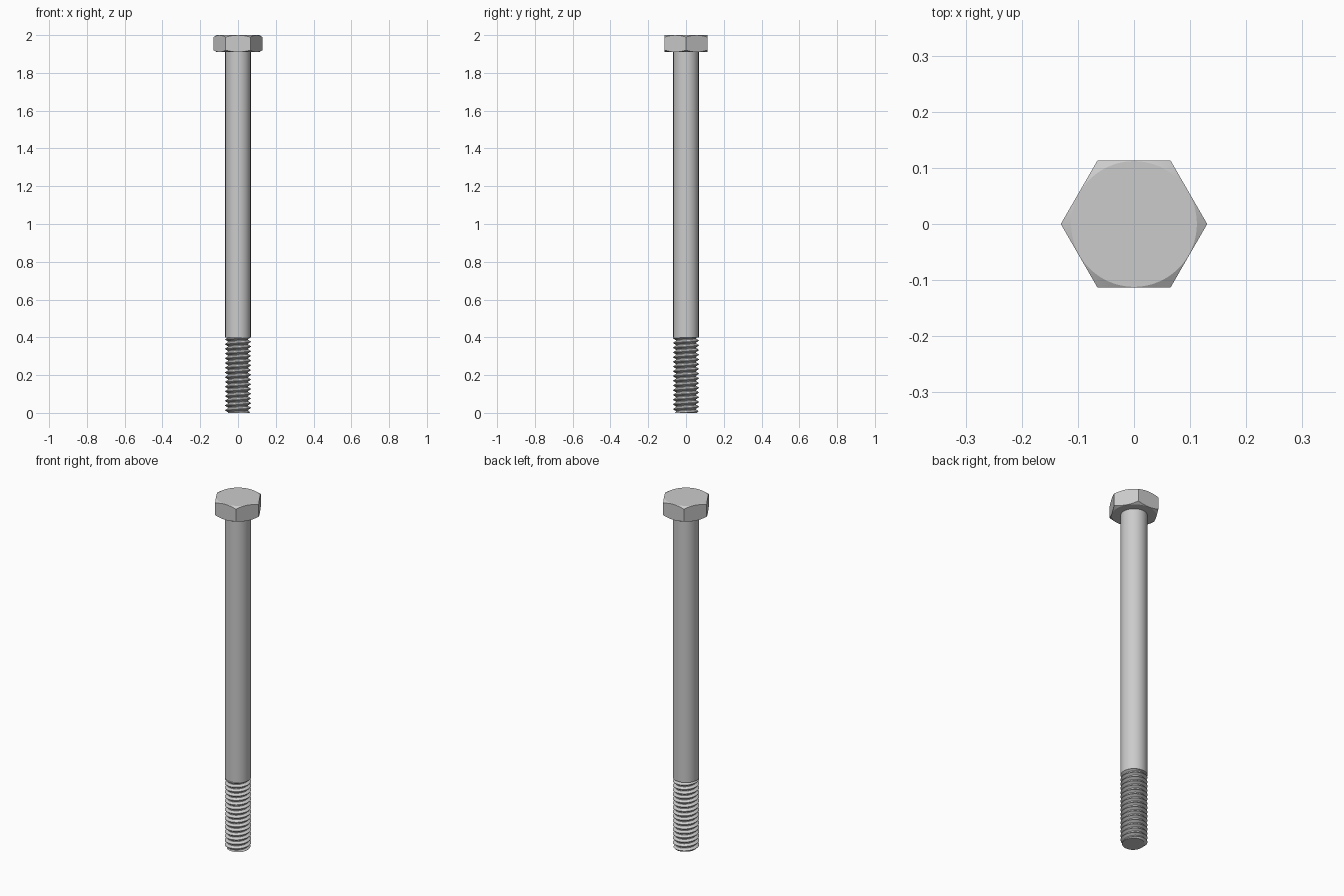
import bpy, bmesh, math

if "Cube" in bpy.data.objects:
    bpy.data.objects.remove(bpy.data.objects["Cube"])

R = 0.0675              # shank and thread crest radius
ROOT = 0.054            # thread root radius
THREAD = 0.4            # thread length
PITCH = 0.025
HEAD_Z = 1.91
FLAT = 0.113            # half width across flats


def make(name, bm, angle):
    bmesh.ops.recalc_face_normals(bm, faces=bm.faces)
    me = bpy.data.meshes.new(name)
    bm.to_mesh(me)
    bm.free()
    ob = bpy.data.objects.new(name, me)
    bpy.context.collection.objects.link(ob)
    bpy.ops.object.select_all(action='DESELECT')
    ob.select_set(True)
    bpy.context.view_layer.objects.active = ob
    bpy.ops.object.shade_smooth_by_angle(angle=math.radians(angle))
    return ob


# Hex head: rings of a prism with conical corner chamfers on both ends
N = 96
bm = bmesh.new()
rings = [[], [], [], []]
disc = FLAT - 0.001
for i in range(N):
    a = 2 * math.pi * i / N
    local = (a % (math.pi / 3)) - math.pi / 6
    r = FLAT / math.cos(local)
    drop = (r - disc) * math.tan(math.radians(30))
    c, s = math.cos(a), math.sin(a)
    for ring, (rad, z) in zip(rings, [(disc, HEAD_Z), (r, HEAD_Z + drop),
                                      (r, 2 - drop), (disc, 2)]):
        ring.append(bm.verts.new((rad * c, rad * s, z)))
for lo, hi in zip(rings, rings[1:]):
    for i in range(N):
        j = (i + 1) % N
        bm.faces.new((lo[i], lo[j], hi[j], hi[i]))
bm.faces.new(rings[0][::-1])
bm.faces.new(rings[3])
make("hex_head", bm, 20)

# Plain shank
bm = bmesh.new()
bmesh.ops.create_cone(bm, cap_ends=True, segments=64, radius1=R, radius2=R,
                      depth=HEAD_Z + 0.01 - THREAD)
bmesh.ops.translate(bm, verts=bm.verts, vec=(0, 0, (HEAD_Z + 0.01 + THREAD) / 2))
make("shank", bm, 40)

# Thread: helical rows of a ridge profile, clamped flat at both ends
PROFILE = [(0, R), (0.12, R), (0.47, ROOT), (0.65, ROOT), (1, R)]


def thread_radius(phase, z):
    t = phase % 1
    r = R
    for (t0, r0), (t1, r1) in zip(PROFILE, PROFILE[1:]):
        if t0 <= t <= t1:
            r = r0 + (r1 - r0) * (t - t0) / (t1 - t0)
            break
    return min(r, 0.060 + z * 0.8)      # lead-in chamfer at the tip


SEG = 48
bm = bmesh.new()
offsets = [p[0] for p in PROFILE[:-1]]
turns = round(THREAD / PITCH)
rows = []
for n in range(-2, turns + 2):
    for o in offsets:
        row = []
        for k in range(SEG + 1):
            a = 2 * math.pi * k / SEG
            z = min(max((n + o + k / SEG) * PITCH, 0), THREAD)
            r = thread_radius(z / PITCH - k / SEG + 1e-7, z)
            row.append(bm.verts.new((r * math.cos(a), r * math.sin(a), z)))
        rows.append(row)
for lo, hi in zip(rows, rows[1:]):
    for k in range(SEG):
        if hi[k].co.z - lo[k].co.z + hi[k + 1].co.z - lo[k + 1].co.z > 1e-6:
            bm.faces.new((lo[k], lo[k + 1], hi[k + 1], hi[k]))
bmesh.ops.delete(bm, geom=[v for v in bm.verts if not v.link_faces], context='VERTS')
bmesh.ops.remove_doubles(bm, verts=bm.verts, dist=1e-5)
bmesh.ops.holes_fill(bm, edges=[e for e in bm.edges if e.is_boundary], sides=0)
make("threaded_end", bm, 30)
